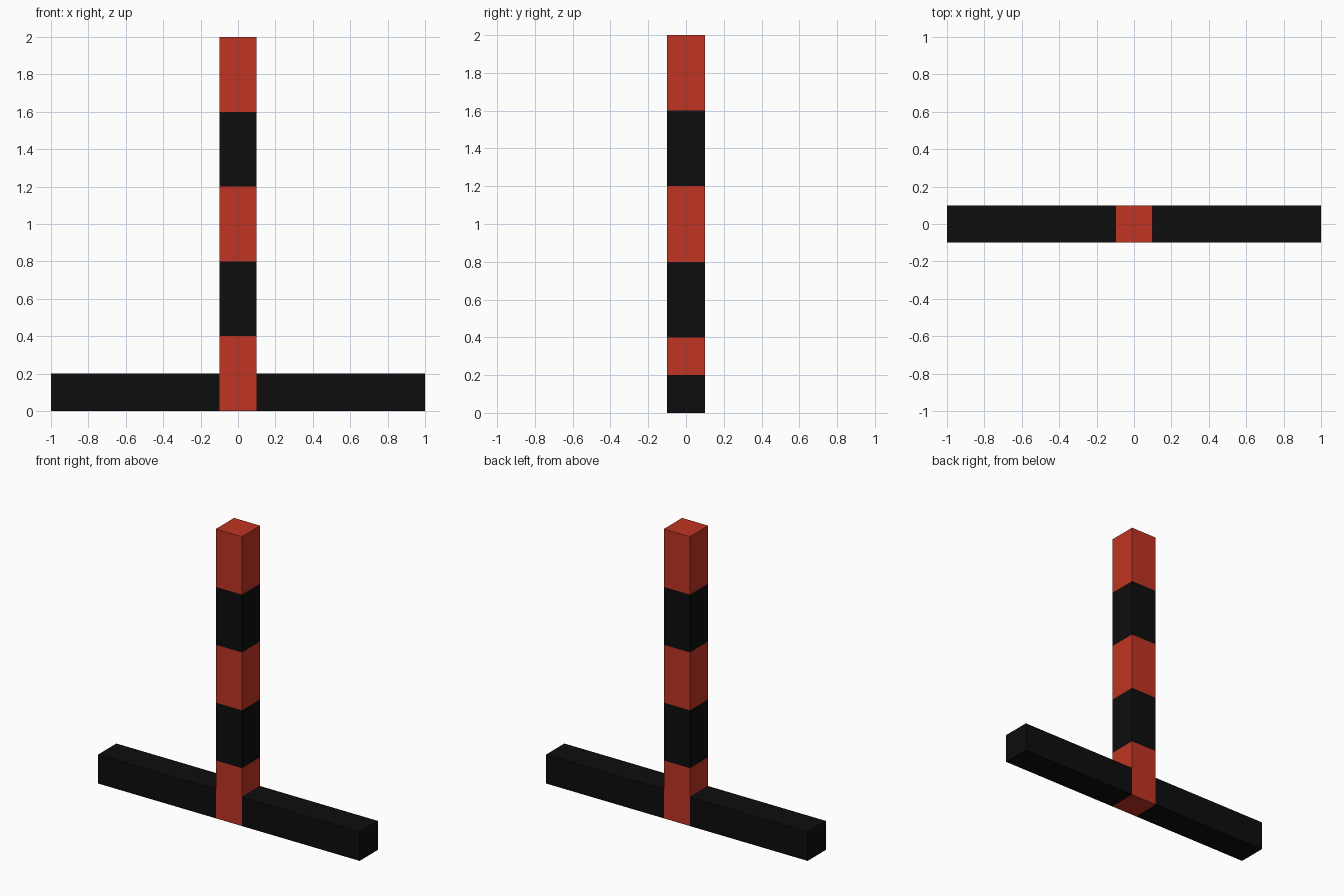
import bpy
import bmesh
from mathutils import Matrix, Vector

if "Cube" in bpy.data.objects:
    bpy.data.objects.remove(bpy.data.objects["Cube"], do_unlink=True)

WIDTH, HEIGHT, BANDS = 0.2, 2.0, 5


def material(name, color):
    mat = bpy.data.materials.new(name)
    mat.use_nodes = True
    mat.diffuse_color = color
    mat.node_tree.nodes["Principled BSDF"].inputs["Base Color"].default_value = color
    return mat


def box(name, size, centre, materials, slices=1):
    """Box with its base colour in slot 0, cut into equal slices along z."""
    bm = bmesh.new()
    bmesh.ops.create_cube(bm, size=1, matrix=Matrix.LocRotScale(Vector(centre), None, Vector(size)))
    bottom = centre[2] - size[2] / 2
    step = size[2] / slices
    for i in range(1, slices):
        bmesh.ops.bisect_plane(bm, geom=bm.verts[:] + bm.edges[:] + bm.faces[:],
                               plane_co=(0, 0, bottom + i * step), plane_no=(0, 0, 1))
    # Alternate the materials from slice to slice
    for face in bm.faces:
        level = int((face.calc_center_median().z - bottom) / step + 0.001)
        level = min(level, slices - 1)
        face.material_index = level % len(materials)
    mesh = bpy.data.meshes.new(name)
    bm.to_mesh(mesh)
    bm.free()
    for mat in materials:
        mesh.materials.append(mat)
    obj = bpy.data.objects.new(name, mesh)
    bpy.context.collection.objects.link(obj)
    return obj


red = material("signal_red", (0.53, 0.034, 0.017, 1))
black = material("matte_black", (0.004, 0.004, 0.004, 1))

# Striped upright post
box("striped_post", (WIDTH, WIDTH, HEIGHT), (0, 0, HEIGHT / 2), [red, black], BANDS)

# Base arms on either side of the post
arm_length = (HEIGHT - WIDTH) / 2
for side, sign in (("left", 1), ("right", -1)):
    x = sign * (WIDTH + arm_length) / 2
    box(side + "_base_arm", (arm_length, WIDTH, WIDTH), (x, 0, WIDTH / 2), [black])
